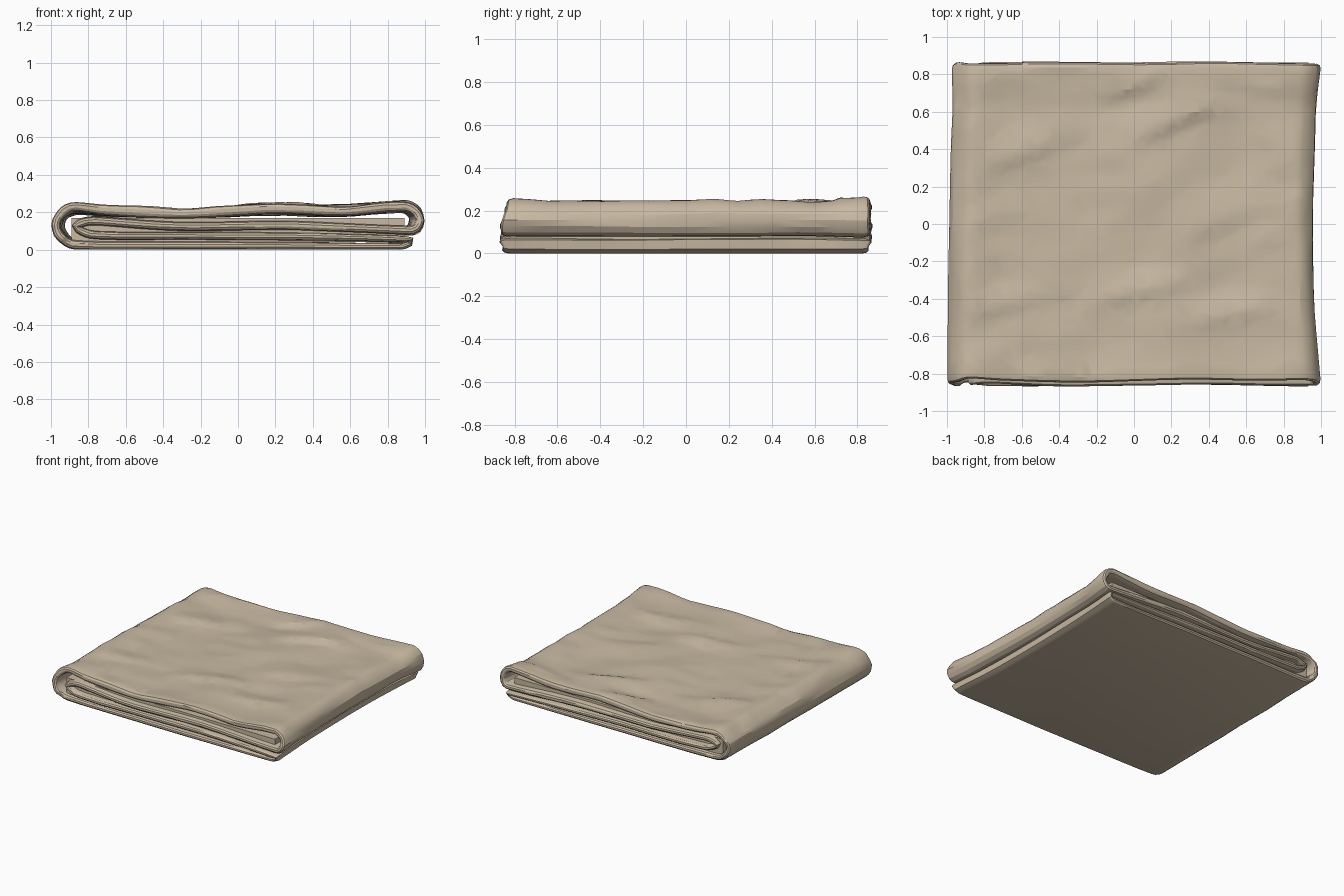
import bpy, bmesh, math
from mathutils import Vector, noise

cube = bpy.data.objects.get("Cube")
if cube:
    bpy.data.objects.remove(cube, do_unlink=True)

# Fold line of the cloth in x, z and half thickness:
# bottom, left wrap, top, right fold, inner layers
FOLD = [(0.88, .018, .017), (0.3, .02, .02), (-0.4, .022, .022), (-0.88, .026, .024),
        (-0.95, .068, .024), (-0.977, .125, .024), (-0.95, .188, .024), (-0.88, .232, .026),
        (-0.7, .21, .027), (-0.3, .195, .027), (0.2, .216, .027), (0.55, .208, .027),
        (0.90, .235, .025), (0.958, .205, .024), (0.977, .155, .024), (0.95, .108, .024),
        (0.86, .105, .024), (0.3, .128, .024), (-0.3, .125, .024), (-0.78, .155, .022),
        (-0.87, .125, .022), (-0.78, .08, .022), (-0.2, .074, .021), (0.4, .068, .02),
        (0.88, .056, .017), (0.945, .048, .017)]
HALF_DEPTH = 0.875
STEP = 0.022

# Creases on the top: start, end, height, width
CREASES = [((-0.8, .3), (-0.25, .5), .022, .17), ((-0.05, .42), (0.5, .68), .024, .16),
           ((-0.2, .64), (0.2, .82), .018, .1), ((0.42, .75), (0.97, .71), .018, .08),
           ((-0.9, -.5), (-0.3, -.34), .018, .12), ((-0.3, -.45), (0.3, -.3), .014, .12),
           ((0.0, -.6), (0.8, -.42), .014, .16), ((-0.9, -.72), (-0.3, -.6), .012, .1),
           ((0.2, -.1), (0.8, .15), .01, .2)]


def resample(points, step):
    """Closed smooth curve through the points, evenly spaced."""
    dense, n = [], len(points)
    for i in range(n):
        a, b, c, d = (Vector(points[(i + k) % n]) for k in (-1, 0, 1, 2))
        m1, m2 = (c - a) / 2, (d - b) / 2
        limit = (c - b).length
        m1 = m1.normalized() * min(m1.length, limit)
        m2 = m2.normalized() * min(m2.length, limit)
        for j in range(40):
            t = j / 40
            dense.append(b * (2*t**3 - 3*t*t + 1) + m1 * (t**3 - 2*t*t + t)
                         + c * (3*t*t - 2*t**3) + m2 * (t**3 - t*t))
    out = [dense[0]]
    for q in dense:
        if (q - out[-1]).length >= step:
            out.append(q)
    return out


def crease(x, y, start, end, height, width):
    """Ridge with one gentle and one steep side, fading at both ends."""
    a, b = Vector(start), Vector(end)
    along = (b - a).normalized()
    rel = Vector((x, y)) - a
    u = rel.dot(along) / (b - a).length
    if not 0 < u < 1:
        return 0
    v = rel.dot(Vector((-along.y, along.x)))
    fall = 1 - v / width if v > 0 else 1 + v / (width * 0.4)
    return height * max(0, fall) * math.sin(math.pi * u) ** 0.6


def drape(x, y, z):
    """Wrinkles and uneven edges that make the cloth look soft."""
    top = min(1, max(0, (z - 0.17) / 0.05))
    relief = sum(crease(x, y, *c) for c in CREASES) - 0.012
    relief += 0.01 * noise.noise(Vector((x * 2.2 + y, y * 3.2, 4)))
    relief += 0.01 * noise.noise(Vector((x * 4 - y * 2, y * 7, 9)))
    # Raised hems, with a sunken back left corner
    relief += 0.02 * max(0, abs(y) / HALF_DEPTH - 0.75) * 4
    relief -= 0.022 * max(0, -x) * max(0, y)
    lift = 0.006 * noise.noise(Vector((x * 2, y * 3, z * 12))) * min(1, z / 0.05)
    edge = max(0, abs(x) - 0.6) / 0.4
    pull = 0.045 * (1 - (y / HALF_DEPTH) ** 2) if x > 0 else 0.014 * (1 + y / HALF_DEPTH)
    wave = 0.012 * noise.noise(Vector((z * 14, y * 2.5, 1)))
    x -= math.copysign(edge * (pull + wave), x)
    return Vector((x, y, max(0, z + top * relief + lift)))


path = resample(FOLD, STEP)
count = len(path)

# Rows across the depth, closer together at the rounded hems
rows = [(-1, 0, .3), (-1, .008, .75), (-1, .028, 1)]
rows += [(0, -0.8 + 1.6 * i / 40, 1) for i in range(41)]
rows += [(1, .028, 1), (1, .008, .75), (1, 0, .3)]

bm = bmesh.new()
shells = {1: [], -1: []}
for side, inset, thick in rows:
    for sign in shells:
        ring = []
        for i, p in enumerate(path):
            tangent = (path[(i + 1) % count] - path[i - 1]).xy.normalized()
            q = p.xy + Vector((tangent.y, -tangent.x)) * p.z * thick * sign
            # Hem lengths differ from layer to layer
            hem = HALF_DEPTH - 0.013 + 0.012 * noise.noise(Vector((p.x * 1.5, p.y * 20, side * 5)))
            if side < 0:
                hem -= 0.03 * max(0, (p.y - 0.13) / 0.1)
            if p.y < 0.05:
                hem -= 0.012
            depth = side * (hem - inset) if side else inset
            ring.append(bm.verts.new(drape(q.x, depth, q.y)))
        shells[sign].append(ring)


def bridge(first, second):
    for i in range(count):
        j = (i + 1) % count
        bm.faces.new((first[i], first[j], second[j], second[i]))


for rings in shells.values():
    for first, second in zip(rings, rings[1:]):
        bridge(first, second)
for end in (0, -1):
    bridge(shells[1][end], shells[-1][end])
bmesh.ops.recalc_face_normals(bm, faces=bm.faces)

mesh = bpy.data.meshes.new("folded_blanket")
bm.to_mesh(mesh)
bm.free()
blanket = bpy.data.objects.new("folded_blanket", mesh)
bpy.context.collection.objects.link(blanket)

# Beige cloth
cloth = bpy.data.materials.new("beige_cloth")
cloth.use_nodes = True
beige = (0.58, 0.485, 0.36, 1)
cloth.diffuse_color = beige
cloth.node_tree.nodes["Principled BSDF"].inputs["Base Color"].default_value = beige
mesh.materials.append(cloth)

# Irregular facets, then soft shading with sharp creases
bpy.ops.object.select_all(action='DESELECT')
blanket.select_set(True)
bpy.context.view_layer.objects.active = blanket
facets = blanket.modifiers.new("facets", 'DECIMATE')
facets.ratio = 0.12
bpy.ops.object.modifier_apply(modifier=facets.name)
bpy.ops.object.shade_smooth_by_angle(angle=math.radians(20))

# Packed inner folds, seen only deep between the layers
bpy.ops.mesh.primitive_cube_add(size=1, location=(0, 0, 0.105))
inner = bpy.context.object
inner.name = "inner_folds"
inner.scale = (1.78, 1.64, 0.13)
inner.data.materials.append(cloth)
